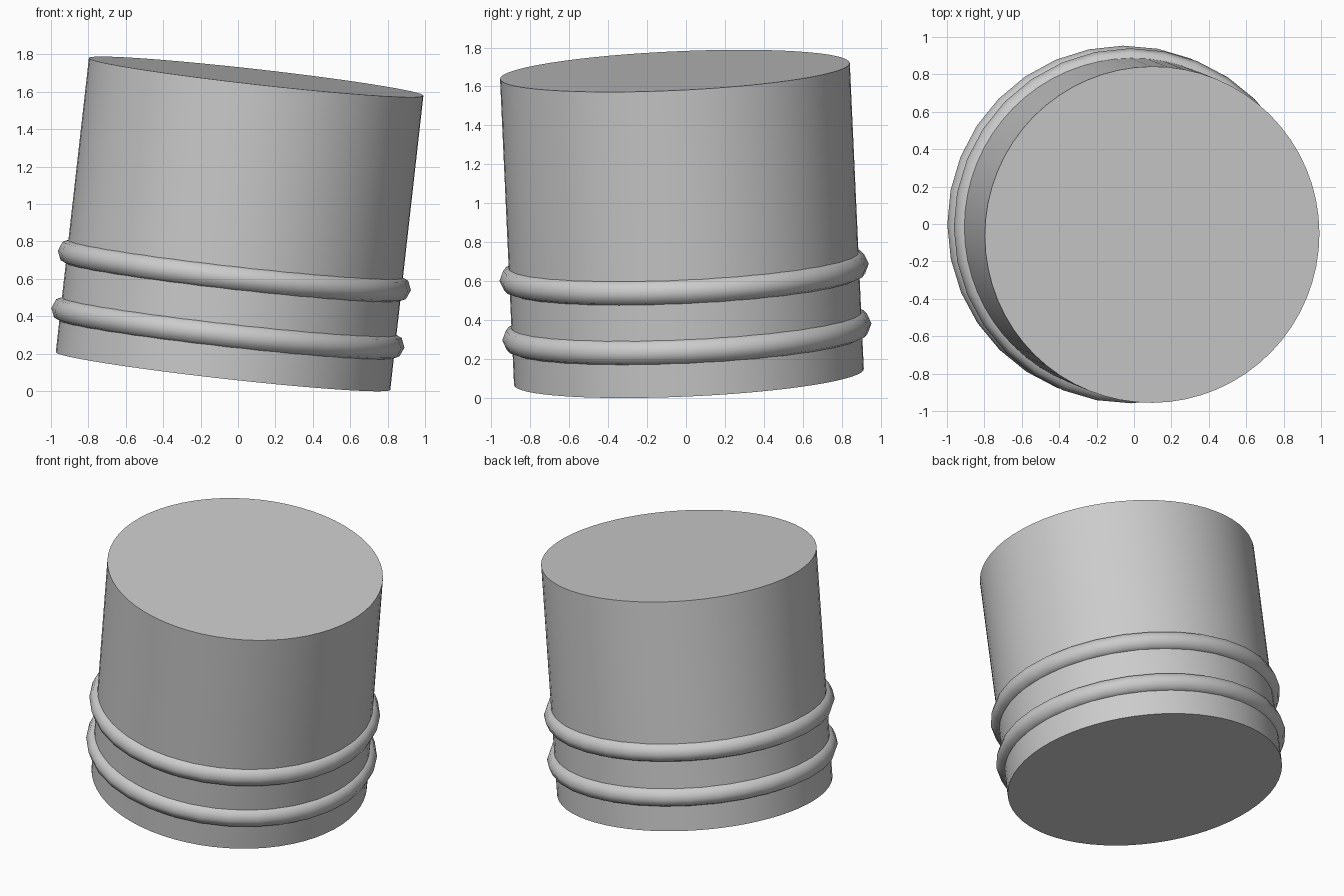
import bpy
from math import radians
from mathutils import Vector

cube = bpy.data.objects.get("Cube")
if cube:
    bpy.data.objects.remove(cube)

# Plain grey used by every part
grey = bpy.data.materials.new("light grey")
grey.use_nodes = True
colour = (0.6, 0.6, 0.6, 1)
grey.diffuse_color = colour
grey.node_tree.nodes["Principled BSDF"].inputs["Base Color"].default_value = colour

# Leaning axis of the drum
bottom = Vector((-0.08, 0.015, 0.107))
top = Vector((0.097, -0.057, 1.68))
axis = top - bottom
tilt = axis.to_track_quat("Z", "Y").to_euler()


def finish(name):
    obj = bpy.context.object
    obj.name = name
    obj.data.materials.append(grey)
    bpy.ops.object.shade_smooth_by_angle(angle=radians(50))


# Drum body
bpy.ops.mesh.primitive_cylinder_add(
    vertices=64, radius=0.9, depth=axis.length,
    location=(bottom + top) / 2, rotation=tilt)
finish("drum_body")

# Raised hoops around the lower half
for name, along in (("lower_hoop", 0.147), ("upper_hoop", 0.342)):
    bpy.ops.mesh.primitive_torus_add(
        major_segments=32, minor_segments=8, major_radius=0.88, minor_radius=0.07,
        location=bottom + axis * along, rotation=tilt)
    finish(name)
